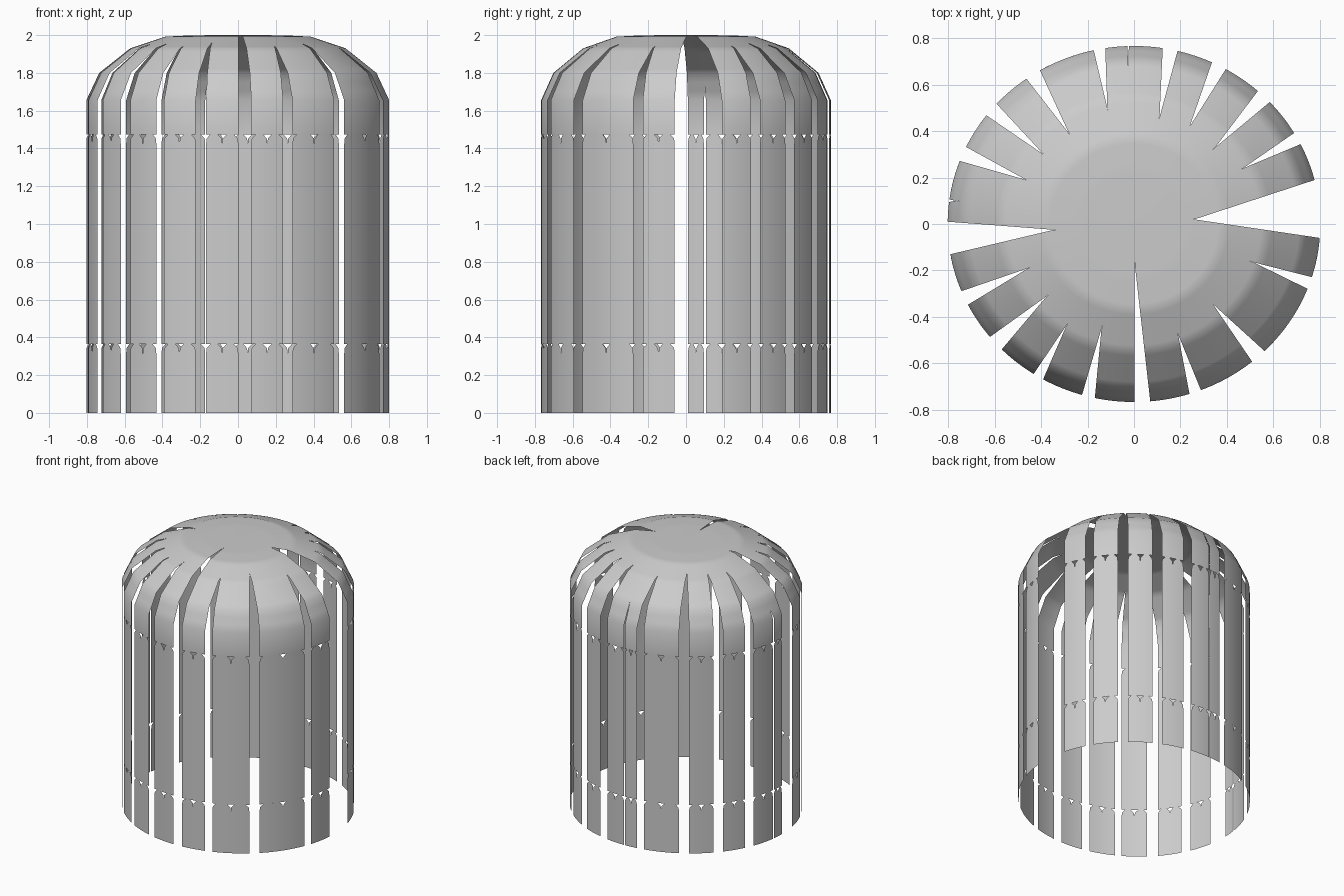
import bpy, bmesh
from math import atan2, cos, sin, sqrt, hypot, tau, radians

if "Cube" in bpy.data.objects:
    bpy.data.objects.remove(bpy.data.objects["Cube"])

RX, RY = 0.803, 0.767            # elliptical plan
SHOULDER, UPPER_SEAM, LOWER_SEAM = 1.655, 1.475, 0.365
PROFILE = [(0, 2.0), (0.3, 1.999), (0.48, 1.992), (0.71, 1.93), (0.915, 1.8), (1, SHOULDER)]
COLS = 5

# Slots, counter-clockwise: inner tip x,y / rim start x,y / rim end x,y
SLOTS = [
    (.26, .02, .80, -.06, .78, .19),
    (.47, .24, .72, .345, .695, .395),
    (.35, .33, .59, .53, .545, .585),
    (.24, .42, .40, .675, .34, .705),
    (.11, .46, .19, .755, .125, .765),
    (-.025, .69, -.022, .765, -.029, .765),
    (-.115, .50, -.125, .765, -.175, .755),
    (-.28, .39, -.41, .67, -.47, .635),
    (-.39, .30, -.60, .525, -.645, .475),
    (-.465, .19, -.73, .335, -.76, .275),
    (-.77, .10, -.80, .106, -.80, .095),
    (-.345, -.025, -.805, .01, -.79, -.13),
    (-.455, -.19, -.745, -.29, -.72, -.35),
    (-.375, -.31, -.625, -.49, -.575, -.545),
    (-.29, -.435, -.435, -.65, -.395, -.675),
    (-.14, -.45, -.225, -.74, -.17, -.755),
    (.003, -.17, .002, -.765, .07, -.765),
    (.19, -.475, .24, -.735, .29, -.72),
    (.34, -.345, .515, -.60, .565, -.55),
    (.515, -.165, .75, -.28, .77, -.23),
]


def edge_angle(slot, side, t):
    """Angle of one side of a slot at plan radius t (1 = rim)."""
    px, py = slot[0] / RX, slot[1] / RY
    ex, ey = slot[2 + 2 * side] / RX, slot[3 + 2 * side] / RY
    n = hypot(ex, ey)
    dx, dy = ex / n - px, ey / n - py
    if t <= hypot(px, py):
        return atan2(py, px)
    a, b, c = dx * dx + dy * dy, px * dx + py * dy, px * px + py * py - t * t
    s = (-b + sqrt(b * b - a * c)) / a
    return atan2(py + s * dy, px + s * dx)


def strip_range(i, t):
    a0 = edge_angle(SLOTS[i], 1, t)
    a1 = edge_angle(SLOTS[(i + 1) % len(SLOTS)], 0, t)
    return a0, a0 + (a1 - a0) % tau


def build(name, rows):
    """rows: (plan radius, height, corner inset) from top to bottom."""
    bm = bmesh.new()
    for i in range(len(SLOTS)):
        for half in (0, 1):
            grid = []
            for t, z, inset in rows:
                a0, a1 = strip_range(i, t)
                mid = (a0 + a1) / 2
                lo, hi = (a0, mid) if half == 0 else (mid, a1)
                k = min(inset, (hi - lo) * 0.35)
                lo, hi = lo + k, hi - k
                grid.append([bm.verts.new((RX * t * cos(a), RY * t * sin(a), z))
                             for a in (lo + (hi - lo) * c / COLS for c in range(COLS + 1))])
            for up, dn in zip(grid, grid[1:]):
                for c in range(COLS):
                    bm.faces.new((up[c], dn[c], dn[c + 1], up[c + 1]))
    bmesh.ops.remove_doubles(bm, verts=bm.verts, dist=0.0004)
    me = bpy.data.meshes.new(name)
    bm.to_mesh(me)
    bm.free()
    me.shade_smooth()
    me.set_sharp_from_angle(angle=radians(50))
    ob = bpy.data.objects.new(name, me)
    bpy.context.collection.objects.link(ob)


# Slotted dome with a short skirt
dome = []
for (t0, z0), (t1, z1) in zip(PROFILE, PROFILE[1:]):
    n = max(2, round((t1 - t0) / 0.03))
    dome += [(t0 + (t1 - t0) * k / n, z0 + (z1 - z0) * k / n, 0) for k in range(n)]
build("slotted_dome", dome + [(1, SHOULDER, 0), (1, UPPER_SEAM, 0)])


# Wall strips with small V notches along the top seam
def wall(name, top, bottom):
    build(name, [(1, top, 0.03), (1, top - 0.022, 0.004), (1, top - 0.05, 0), (1, bottom, 0)])


wall("middle_wall_strips", UPPER_SEAM, LOWER_SEAM)
wall("lower_wall_strips", LOWER_SEAM, 0)
